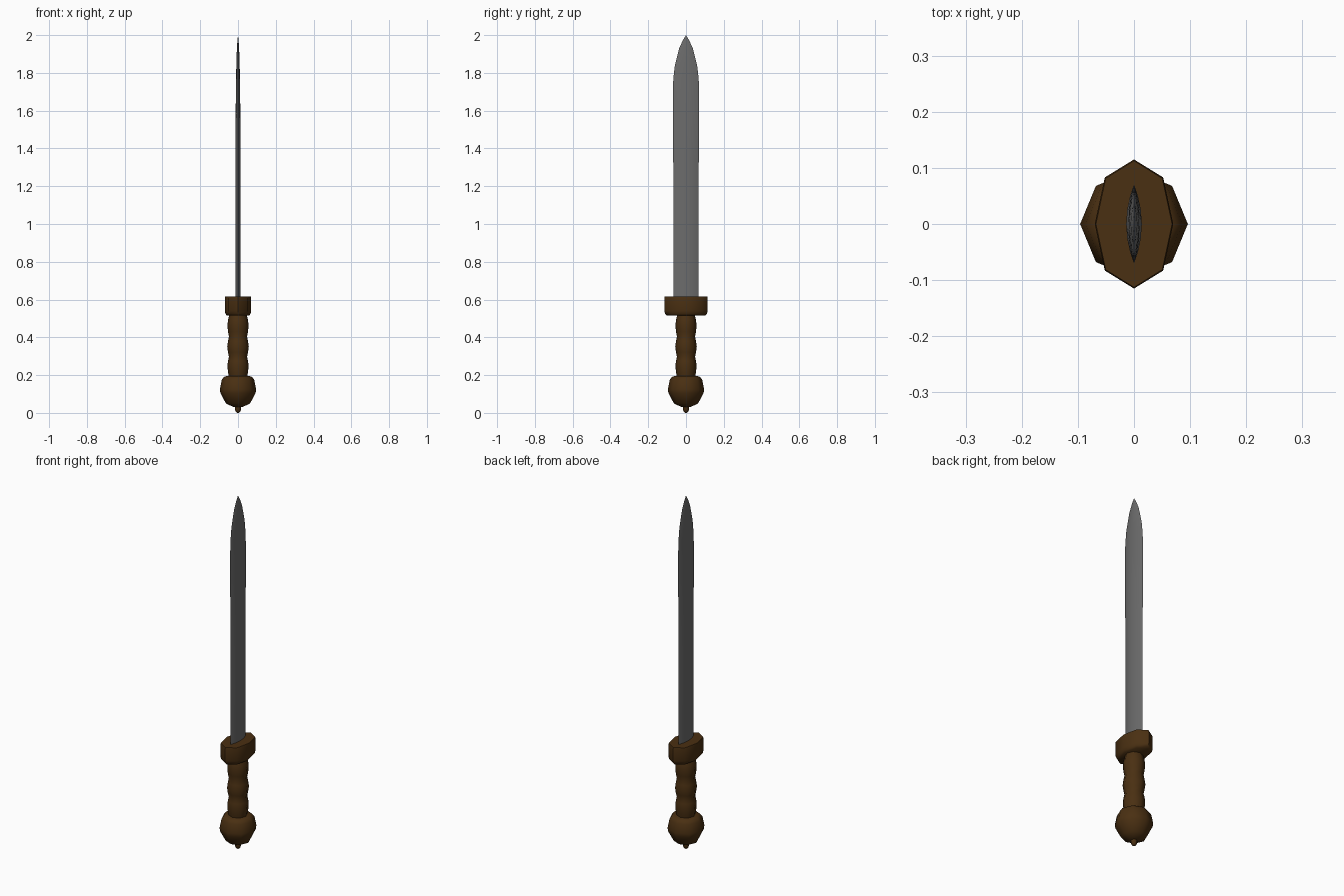
import bpy
import bmesh
import math

cube = bpy.data.objects.get("Cube")
if cube:
    bpy.data.objects.remove(cube, do_unlink=True)


def make_material(name, rgb, roughness):
    mat = bpy.data.materials.new(name)
    mat.use_nodes = True
    color = (*rgb, 1)
    mat.diffuse_color = color
    bsdf = mat.node_tree.nodes["Principled BSDF"]
    bsdf.inputs["Base Color"].default_value = color
    bsdf.inputs["Roughness"].default_value = roughness
    return mat


wood = make_material("dark brown wood", (0.068, 0.029, 0.006), 0.7)
steel = make_material("grey steel", (0.15, 0.15, 0.15), 0.5)


def loft(name, outline, levels, mat, angle):
    """Stack copies of an outline; each level is (z, x scale, y scale)."""
    bm = bmesh.new()
    rings = [[bm.verts.new((x * sx, y * sy, z)) for x, y in outline]
             for z, sx, sy in levels]
    n = len(outline)
    for low, high in zip(rings, rings[1:]):
        for i in range(n):
            j = (i + 1) % n
            bm.faces.new((low[i], low[j], high[j], high[i]))
    bm.faces.new(rings[0][::-1])
    bm.faces.new(rings[-1])
    bmesh.ops.remove_doubles(bm, verts=bm.verts, dist=0.00005)
    bmesh.ops.recalc_face_normals(bm, faces=bm.faces)
    mesh = bpy.data.meshes.new(name)
    bm.to_mesh(mesh)
    bm.free()
    mesh.materials.append(mat)
    obj = bpy.data.objects.new(name, mesh)
    bpy.context.collection.objects.link(obj)
    bpy.ops.object.select_all(action='DESELECT')
    obj.select_set(True)
    bpy.context.view_layer.objects.active = obj
    bpy.ops.object.shade_smooth_by_angle(angle=math.radians(angle))
    return obj


def round_levels(profile):
    return [(z, r, r) for z, r in profile]


octagon = [(math.cos(i * math.tau / 8), math.sin(i * math.tau / 8))
           for i in range(8)]

# Faceted ball pommel with a flat top
loft("pommel", octagon, round_levels([
    (0.03, 0.022), (0.05, 0.064), (0.105, 0.093), (0.125, 0.096),
    (0.175, 0.086), (0.19, 0.075), (0.195, 0.062)]), wood, 50)

# Small rivet under the pommel
loft("pommel_rivet", octagon, round_levels([
    (0.0, 0.004), (0.007, 0.013), (0.02, 0.016), (0.04, 0.016)]), wood, 50)

# Grip with three finger swells
loft("grip", octagon, round_levels([
    (0.19, 0.048), (0.215, 0.053), (0.25, 0.056), (0.275, 0.053),
    (0.297, 0.048), (0.32, 0.053), (0.35, 0.057), (0.38, 0.053),
    (0.405, 0.048), (0.43, 0.053), (0.465, 0.056), (0.49, 0.053),
    (0.52, 0.046)]), wood, 50)

# Long eight-sided guard with rounded lower edge
guard_outline = [(0.07, 0), (0.052, 0.083), (0, 0.115), (-0.052, 0.083),
                 (-0.07, 0), (-0.052, -0.083), (0, -0.115), (0.052, -0.083)]
loft("guard", guard_outline, [
    (0.515, 0.84, 0.87), (0.525, 0.95, 0.96), (0.54, 1, 1),
    (0.605, 1, 1), (0.615, 0.97, 0.98)], wood, 60)

# Blade with a thin lens cross-section and a leaf-shaped tip
half = [(math.cos(t * math.pi / 8), -math.cos(t * math.pi / 8))
        for t in range(9)]
edge = [(1 - y * y, y) for _, y in half]
lens = edge + [(-x, y) for x, y in edge[-2:0:-1]]
loft("blade", lens, [
    (0.6, 0.014, 0.067), (0.8, 0.014, 0.066), (1.0, 0.014, 0.065),
    (1.2, 0.014, 0.065), (1.35, 0.014, 0.068), (1.5, 0.014, 0.07),
    (1.7, 0.011, 0.07), (1.77, 0.01, 0.067), (1.84, 0.009, 0.059),
    (1.93, 0.006, 0.036), (1.97, 0.003, 0.018), (2.0, 0, 0)], steel, 30)
